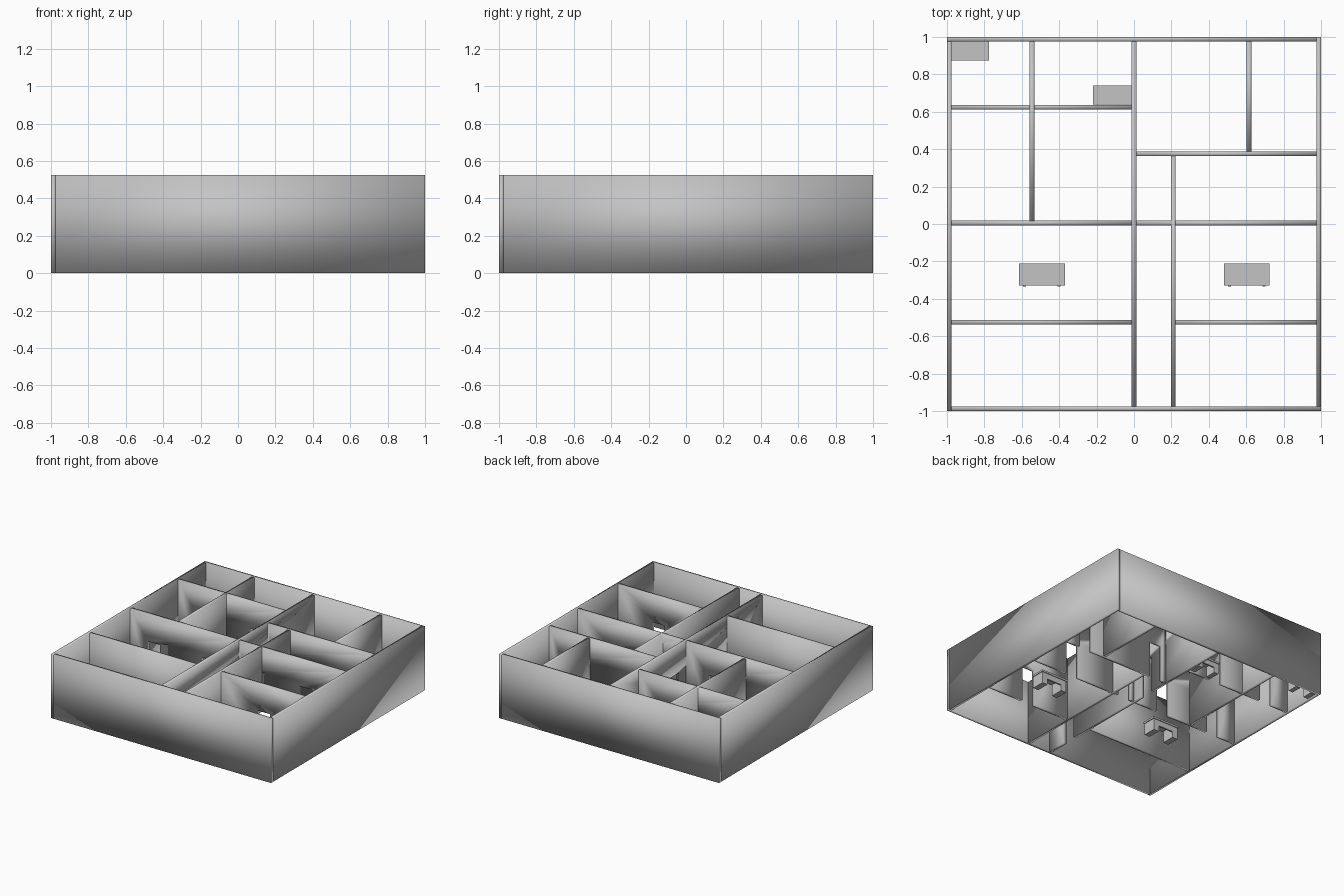
import bpy, bmesh

if "Cube" in bpy.data.objects:
    bpy.data.objects.remove(bpy.data.objects["Cube"])

H = 0.525        # wall height
T = 0.025        # wall thickness
DOOR_W, DOOR_H = 0.115, 0.30

grey = bpy.data.materials.new("plain grey")
grey.diffuse_color = (0.55, 0.55, 0.55, 1)
grey.use_nodes = True
grey.node_tree.nodes["Principled BSDF"].inputs["Base Color"].default_value = grey.diffuse_color


def finish(bm, name, smooth):
    bmesh.ops.recalc_face_normals(bm, faces=bm.faces)
    for f in bm.faces:
        f.smooth = smooth
    me = bpy.data.meshes.new(name)
    bm.to_mesh(me)
    bm.free()
    me.materials.append(grey)
    ob = bpy.data.objects.new(name, me)
    bpy.context.collection.objects.link(ob)
    return ob


def wall(name, axis, pos, a, b, doors=()):
    """Upright wall along an axis: an elevation outline with door notches, extruded."""
    outline = [(a, 0)]
    for d in sorted(doors):
        l, r = d - DOOR_W / 2, d + DOOR_W / 2
        outline += [(l, 0), (l, DOOR_H), (r, DOOR_H), (r, 0)]
    outline += [(b, 0), (b, H), (a, H)]
    p = pos - T / 2
    bm = bmesh.new()
    vs = [bm.verts.new((s, p, z) if axis == 'x' else (p, s, z)) for s, z in outline]
    face = bm.faces.new(vs)
    ext = bmesh.ops.extrude_face_region(bm, geom=[face])
    move = (0, T, 0) if axis == 'x' else (T, 0, 0)
    bmesh.ops.translate(bm, vec=move,
                        verts=[g for g in ext['geom'] if isinstance(g, bmesh.types.BMVert)])
    return finish(bm, name, True)


def add_box(bm, x0, x1, y0, y1, z0, z1):
    r = bmesh.ops.create_cube(bm, size=1)
    for v in r['verts']:
        v.co = ((x0 + x1) / 2 + v.co.x * (x1 - x0),
                (y0 + y1) / 2 + v.co.y * (y1 - y0),
                (z0 + z1) / 2 + v.co.z * (z1 - z0))


def desk(name, x0, x1, y0, y1, h, handles=False):
    """Desk with top, end pedestals, back panel and small drawer handles."""
    bm = bmesh.new()
    w = (x1 - x0) * 0.2
    add_box(bm, x0, x1, y0, y1, h - 0.015, h)
    for a in (x0 + 0.006, x1 - 0.006 - w):
        add_box(bm, a, a + w, y0 + 0.006, y1 - 0.006, 0, h - 0.015)
        if handles:
            m = a + w / 2
            add_box(bm, m - 0.008, m + 0.008, y0 - 0.005, y0 + 0.006, h * 0.6, h * 0.68)
    add_box(bm, x0 + w, x1 - w, y1 - 0.018, y1 - 0.006, h * 0.45, h - 0.015)
    return finish(bm, name, False)


# outer walls, overlapping like a pinwheel at the corners
e = 1 - T / 2
i = 1 - T
wall("front_wall", 'x', -e, -i, 1)
wall("right_wall", 'y', e, -i, 1)
wall("back_wall", 'x', e, -1, i)
wall("left_wall", 'y', -e, -1, i)

# inner walls running front to back
h = T / 2
wall("spine_wall", 'y', 0, -i, i, [-0.75, 0.16])
wall("corridor_wall", 'y', 0.21, -i, 0.363)
wall("left_room_divider", 'y', -0.545, 0.017, i)
wall("right_room_divider", 'y', 0.615, 0.387, i)

# inner walls running side to side
wall("middle_wall_left", 'x', 0.005, -i, -h, [-0.76, -0.27])
wall("middle_wall_right", 'x', 0.005, h, i, [0.11, 0.62])
wall("upper_wall_left", 'x', 0.625, -i, -h, [-0.76, -0.27])
wall("upper_wall_right", 'x', 0.375, h, i, [0.11, 0.80])
wall("lower_wall_left", 'x', -0.525, -i, -h)
wall("lower_wall_right", 'x', -0.525, 0.21 + h, i, [0.61])

# desks
desk("left_desk", -0.615, -0.37, -0.33, -0.21, 0.11, True)
desk("right_desk", 0.48, 0.725, -0.33, -0.21, 0.11, True)
desk("spine_side_desk", -0.22, -0.013, 0.638, 0.74, 0.10)
desk("corner_desk", -0.975, -0.775, 0.875, 0.975, 0.10)
